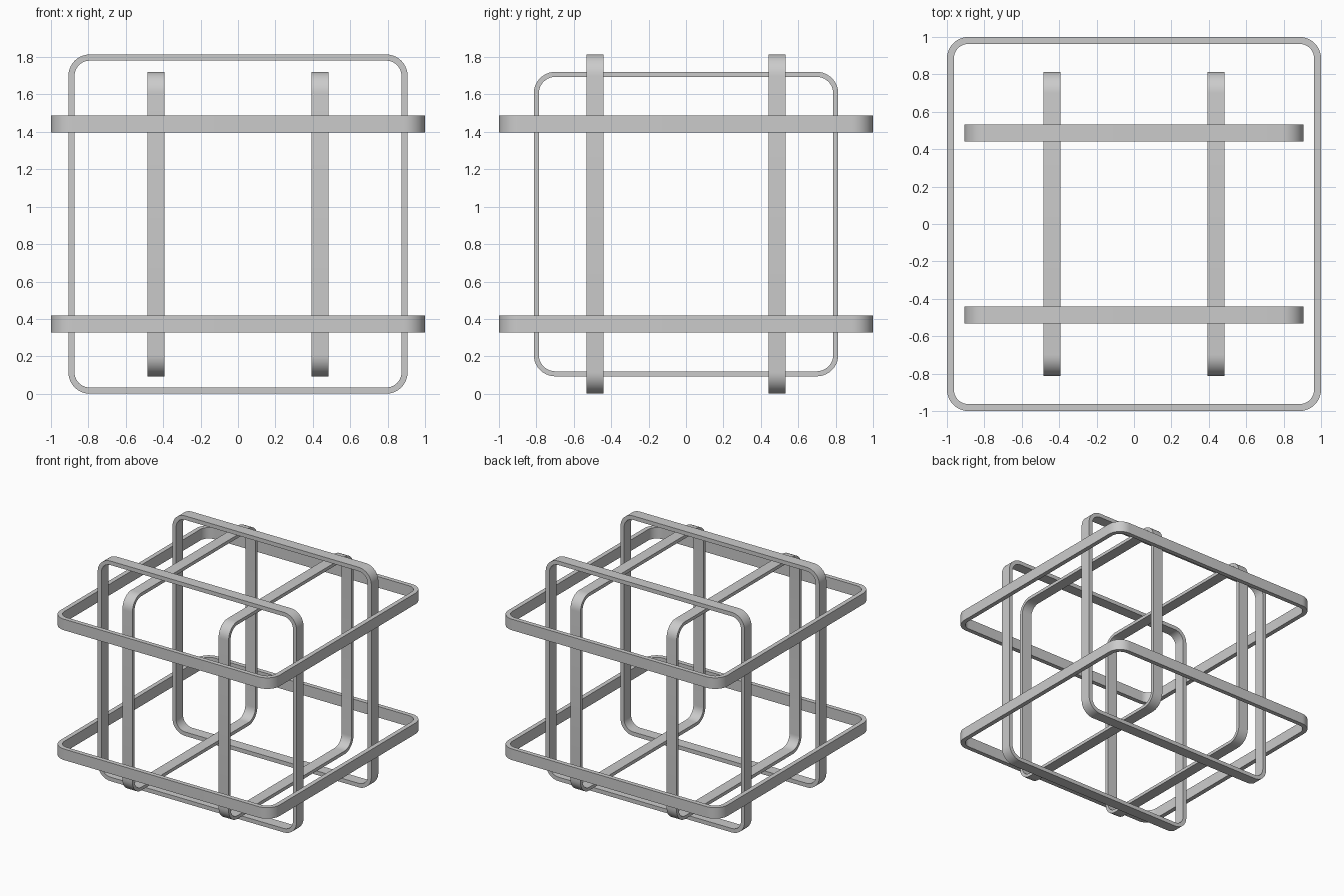
import bpy, bmesh
from math import sin, cos, pi
from mathutils import Matrix, Vector

if "Cube" in bpy.data.objects:
    bpy.data.objects.remove(bpy.data.objects["Cube"], do_unlink=True)

grey = bpy.data.materials.new("plain grey")
grey.use_nodes = True
colour = (0.6, 0.6, 0.6, 1)
grey.diffuse_color = colour
grey.node_tree.nodes["Principled BSDF"].inputs["Base Color"].default_value = colour

MID = 0.907      # height of the common centre
WIDTH = 0.091    # band width
SEGMENTS = 10    # steps per rounded corner


def rounded_square(half, radius):
    """Points of a square outline with round corners."""
    points = []
    for corner, (sx, sy) in enumerate([(1, 1), (-1, 1), (-1, -1), (1, -1)]):
        for i in range(SEGMENTS + 1):
            a = (corner + i / SEGMENTS) * pi / 2
            points.append((sx * (half - radius) + radius * cos(a),
                           sy * (half - radius) + radius * sin(a)))
    return points


def band(name, half, thick, radius, rotation, offset):
    """A flat band bent into a rounded square, facing along one axis."""
    outer = rounded_square(half, radius)
    inner = rounded_square(half - thick, radius - thick)
    bm = bmesh.new()
    loops = [[bm.verts.new((x, y, z)) for x, y in outline]
             for outline, z in ((outer, -WIDTH / 2), (outer, WIDTH / 2),
                                (inner, WIDTH / 2), (inner, -WIDTH / 2))]
    n = len(outer)
    for k in range(4):
        a, b = loops[k], loops[(k + 1) % 4]
        for i in range(n):
            j = (i + 1) % n
            bm.faces.new((a[i], a[j], b[j], b[i]))
    bmesh.ops.recalc_face_normals(bm, faces=bm.faces)
    bm.transform(Matrix.Translation(Vector(offset) + Vector((0, 0, MID))) @ rotation)
    mesh = bpy.data.meshes.new(name)
    bm.to_mesh(mesh)
    bm.free()
    mesh.materials.append(grey)
    obj = bpy.data.objects.new(name, mesh)
    bpy.context.collection.objects.link(obj)
    bpy.ops.object.select_all(action='DESELECT')
    obj.select_set(True)
    bpy.context.view_layer.objects.active = obj
    bpy.ops.object.shade_smooth_by_angle(angle=pi / 6)


flat = Matrix.Identity(4)
facing_y = Matrix.Rotation(pi / 2, 4, 'X')
facing_x = Matrix.Rotation(pi / 2, 4, 'Y')

# Three crossing pairs of bands, each pair smaller than the last
for s, level, depth, side in ((-1, "lower", "front", "right"), (1, "upper", "back", "left")):
    band(level + "_band", 1.0, 0.037, 0.115, flat, (0, 0, s * 0.535))
    band(depth + "_band", 0.907, 0.033, 0.115, facing_y, (0, s * 0.487, 0))
    band(side + "_band", 0.814, 0.027, 0.115, facing_x, (s * 0.4385, 0, 0))
